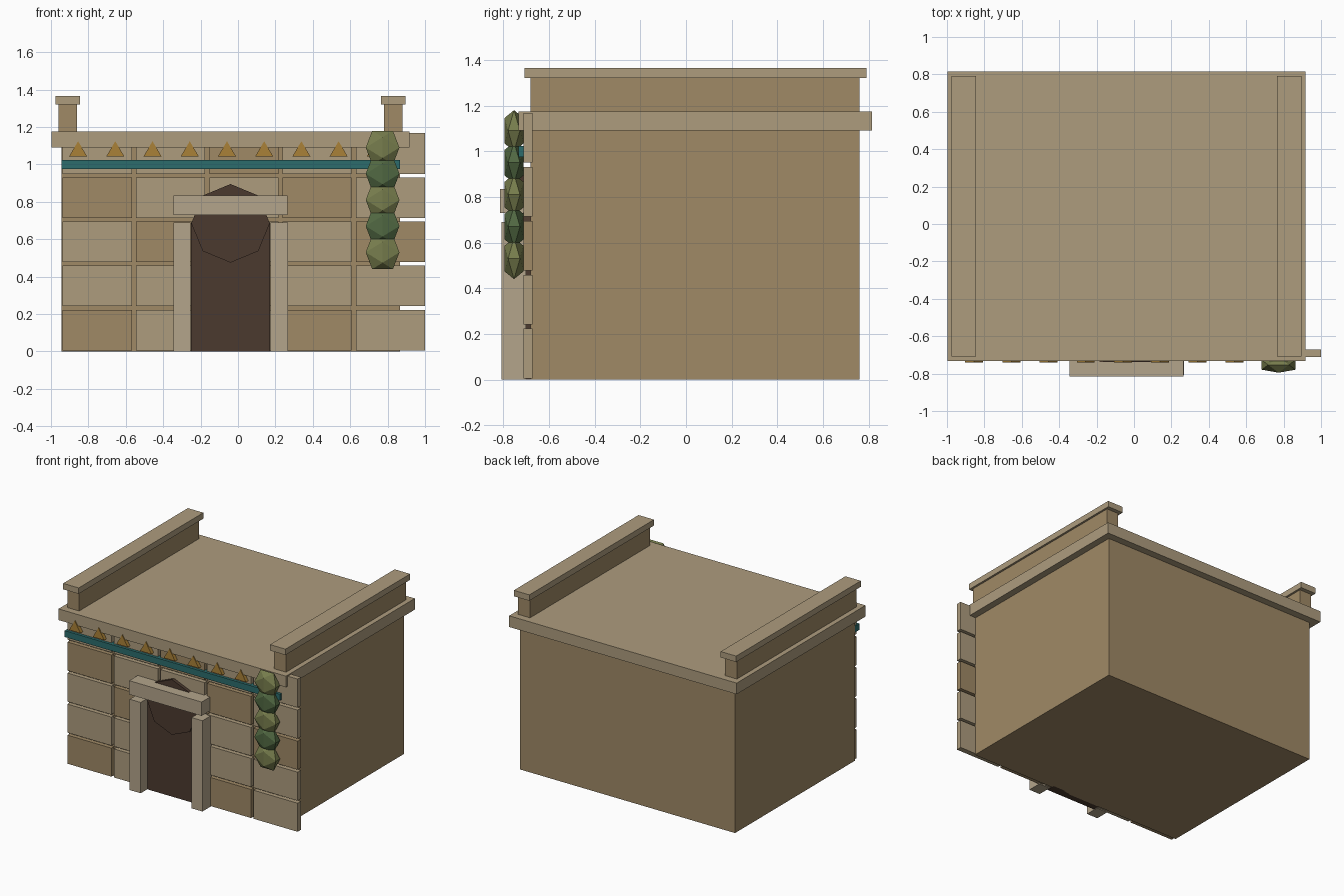
import bpy, bmesh
from math import sin, cos, pi

if "Cube" in bpy.data.objects:
    bpy.data.objects.remove(bpy.data.objects["Cube"])

CX = -0.04  # centre line of the building


def material(name, rgb):
    m = bpy.data.materials.new(name)
    m.diffuse_color = (*[(c / 255) ** 2.2 for c in rgb], 1)
    m.use_nodes = True
    m.node_tree.nodes["Principled BSDF"].inputs["Base Color"].default_value = m.diffuse_color
    return m


TAN = material("tan_stone", (158, 136, 102))
PALE = material("pale_stone", (172, 155, 125))
TRIM = material("trim_stone", (178, 163, 138))
DARK = material("doorway_dark", (76, 60, 50))
TEAL = material("teal_band", (48, 108, 108))
GOLD = material("gold", (168, 128, 58))
LEAF_A = material("leaf_light", (118, 124, 78))
LEAF_B = material("leaf_dark", (82, 104, 68))


def hull(name, points, mat):
    """Flat-faced convex solid around the given points."""
    bm = bmesh.new()
    for p in points:
        bm.verts.new(p)
    bmesh.ops.convex_hull(bm, input=bm.verts)
    bmesh.ops.dissolve_limit(bm, angle_limit=0.01, verts=bm.verts, edges=bm.edges)
    bmesh.ops.recalc_face_normals(bm, faces=bm.faces)
    me = bpy.data.meshes.new(name)
    bm.to_mesh(me)
    bm.free()
    me.materials.append(mat)
    ob = bpy.data.objects.new(name, me)
    bpy.context.collection.objects.link(ob)
    return ob


def box(name, x, y, z, mat):
    return hull(name, [(a, b, c) for a in x for b in y for c in z], mat)


def prism(name, profile, y, mat):
    """Extrude an (x, z) profile between two y values."""
    return hull(name, [(px, py, pz) for px, pz in profile for py in y], mat)


# Main body and roof slab
box("body", (CX - 0.905, CX + 0.905), (-0.68, 0.76), (0, 1.09), TAN)
box("roof_slab", (CX - 0.957, CX + 0.957), (-0.733, 0.815), (1.09, 1.175), PALE)

# Side parapets with caps
for side, s in (("left", -1), ("right", 1)):
    x = CX + s * 0.87
    box(f"parapet_{side}", (x - 0.05, x + 0.05), (-0.68, 0.76), (1.175, 1.32), TAN)
    box(f"parapet_cap_{side}", (x - 0.065, x + 0.065), (-0.708, 0.79), (1.32, 1.365), PALE)

# Stone blocks on the facade
for r in range(5):
    for c in range(5):
        x, z = -0.937 + c * 0.3917, 0.006 + r * 0.236
        box(f"block_{r}_{c}", (x, x + 0.37), (-0.712, -0.672), (z, z + 0.217),
            TAN if (r + c) % 3 == 0 else PALE)

# Doorway with an eight-sided arch head
box("doorway", (CX - 0.21, CX + 0.21), (-0.728, -0.66), (0, 0.69), DARK)
prism("doorway_arch", [(CX + 0.21 * cos(i * pi / 4), 0.685 + 0.21 * sin(i * pi / 4))
                       for i in range(8)], (-0.737, -0.66), DARK)

# Door frame
for side, s in (("left", -1), ("right", 1)):
    x = CX + s * 0.26
    box(f"door_jamb_{side}", (x - 0.046, x + 0.046), (-0.807, -0.7), (0, 0.69), TRIM)
box("door_lintel", (CX - 0.305, CX + 0.305), (-0.815, -0.69), (0.73, 0.835), TRIM)

# Teal band and row of gold triangles
box("teal_band", (CX - 0.905, CX + 0.905), (-0.733, -0.68), (0.975, 1.023), TEAL)
for i in range(9):
    x = -0.855 + i * 0.199
    prism(f"gold_triangle_{i}", [(x - 0.048, 1.043), (x + 0.048, 1.043), (x, 1.124)],
          (-0.74, -0.69), GOLD)

# Hanging vine: flattened icosahedra
G = (1 + 5 ** 0.5) / 2
ICO = [p for a in (-1, 1) for b in (-G, G)
       for p in ((a, 0, b), (0, b, a), (b, a, 0))]
for i in range(5):
    zc = 1.09 - i * 0.14
    hull(f"vine_leaf_{i}", [(0.773 + x * 0.09 / G, -0.753 + y * 0.042 / G, zc + z * 0.09 / G)
                            for x, y, z in ICO], LEAF_B if i % 2 else LEAF_A)
